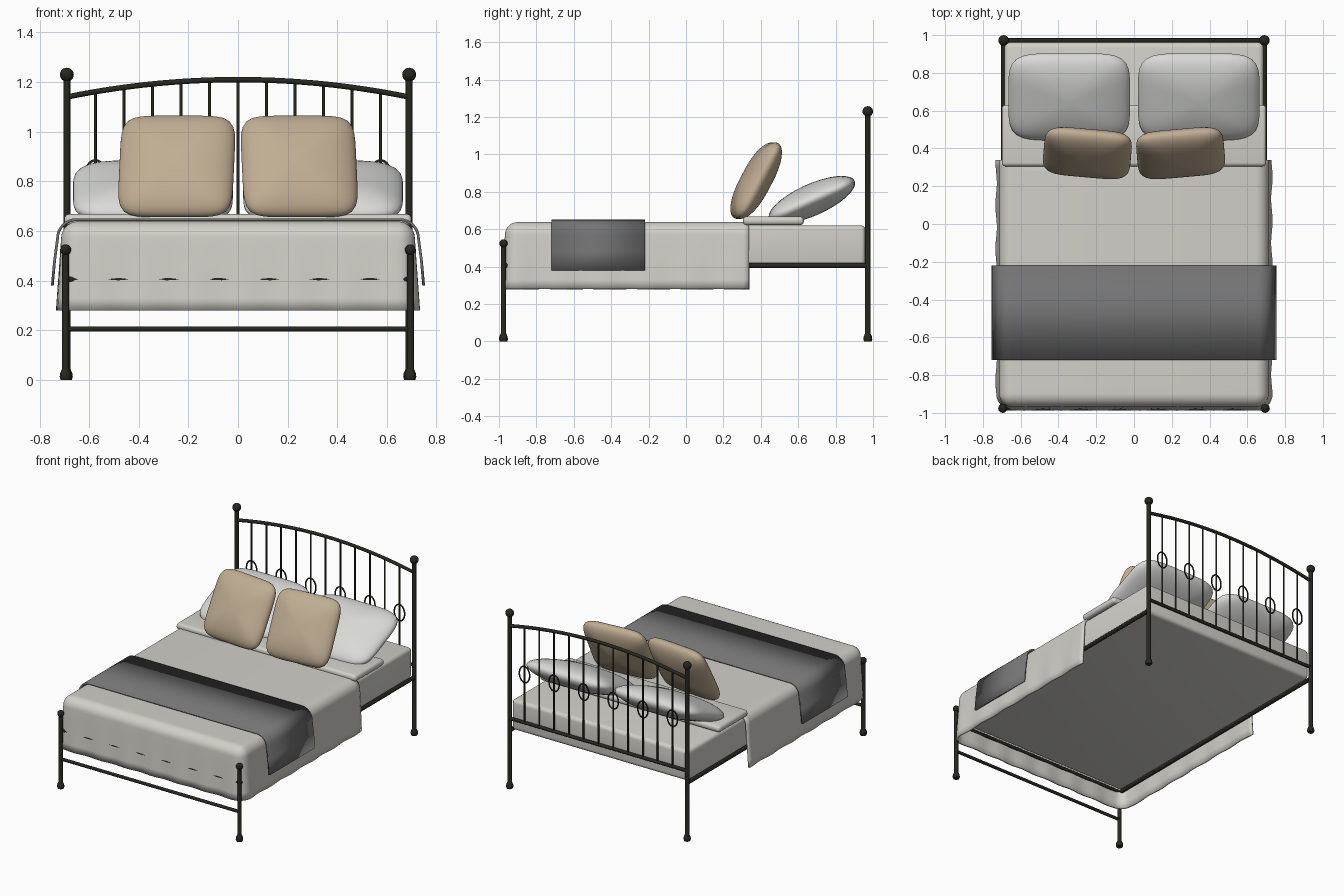
import bpy, bmesh, math
from mathutils import Matrix, Vector

if "Cube" in bpy.data.objects:
    bpy.data.objects.remove(bpy.data.objects["Cube"])


def material(name, rgb):
    m = bpy.data.materials.new(name)
    m.diffuse_color = (*rgb, 1)
    m.use_nodes = True
    m.node_tree.nodes["Principled BSDF"].inputs["Base Color"].default_value = m.diffuse_color
    return m


IRON = material("dark iron", (0.02, 0.02, 0.014))
LINEN = material("warm white linen", (0.64, 0.63, 0.58))
WHITE = material("pillow white", (0.70, 0.70, 0.68))
GREY = material("throw grey", (0.175, 0.175, 0.175))
BEIGE = material("cushion beige", (0.53, 0.42, 0.29))


def add(name, bm, mat, angle=40):
    me = bpy.data.meshes.new(name)
    bm.to_mesh(me)
    bm.free()
    me.materials.append(mat)
    me.shade_smooth()
    me.set_sharp_from_angle(angle=math.radians(angle))
    ob = bpy.data.objects.new(name, me)
    bpy.context.collection.objects.link(ob)
    return ob


def rod(name, pts, r, cyclic=False, mat=IRON):
    """Round bar following a list of points."""
    cu = bpy.data.curves.new(name, 'CURVE')
    cu.dimensions = '3D'
    cu.bevel_depth, cu.bevel_resolution, cu.use_fill_caps = r, 3, True
    sp = cu.splines.new('POLY')
    sp.points.add(len(pts) - 1)
    for p, co in zip(sp.points, pts):
        p.co = (*co, 1)
    sp.use_cyclic_u = cyclic
    tmp = bpy.data.objects.new(name, cu)
    bm = bmesh.new()
    bm.from_mesh(bpy.data.meshes.new_from_object(tmp))
    bpy.data.objects.remove(tmp)
    bpy.data.curves.remove(cu)
    return add(name, bm, mat)


def lathe(name, profile, x, y):
    """Turn an (r, z) profile around a vertical axis."""
    bm = bmesh.new()
    vs = [bm.verts.new((r, 0, z)) for r, z in profile]
    es = [bm.edges.new(p) for p in zip(vs, vs[1:])]
    bmesh.ops.spin(bm, geom=vs + es, cent=(0, 0, 0), axis=(0, 0, 1),
                   angle=math.tau, steps=20)
    bmesh.ops.remove_doubles(bm, verts=bm.verts, dist=1e-5)
    bmesh.ops.recalc_face_normals(bm, faces=bm.faces)
    bmesh.ops.translate(bm, vec=(x, y, 0), verts=bm.verts)
    return add(name, bm, IRON)


def post(name, x, y, zball, rball, r):
    foot = [(0, 0), (0.02, 0), (0.024, 0.012), (0.022, 0.026), (0.016, 0.04), (r, 0.045)]
    ball = [(rball * math.sin(a), zball - rball * math.cos(a))
            for a in (math.pi * (0.17 + 0.83 * i / 10) for i in range(11))]
    lathe(name, foot + [(r, ball[0][1])] + ball[:-1] + [(0, zball + rball)], x, y)


def box(name, lo, hi, mat, bevel):
    bm = bmesh.new()
    bmesh.ops.create_cube(bm, size=1)
    for v in bm.verts:
        v.co = [l + (c + 0.5) * (h - l) for c, l, h in zip(v.co, lo, hi)]
    bmesh.ops.bevel(bm, geom=bm.edges[:], offset=bevel, segments=4,
                    profile=0.5, affect='EDGES')
    return add(name, bm, mat)


def pillow(name, half, loc, tilt, yaw, mat, n):
    """Soft pad: rounded-square plan, elliptical section."""
    bm = bmesh.new()
    bmesh.ops.create_uvsphere(bm, u_segments=64, v_segments=28, radius=1)
    for v in bm.verts:
        x, y, z = v.co
        d = math.hypot(x, y)
        if d > 1e-5:
            k = d / (abs(x) ** n + abs(y) ** n) ** (1 / n)
            x, y = x * k, y * k
        v.co = (x * half[0], y * half[1], z * half[2])
    m = (Matrix.Translation(loc) @ Matrix.Rotation(yaw, 4, 'Z')
         @ Matrix.Rotation(tilt, 4, 'X'))
    bm.transform(m)
    return add(name, bm, mat, 80)


def shell(ob, t):
    s = ob.modifiers.new("thickness", 'SOLIDIFY')
    s.thickness, s.offset = t, -1


# Iron frame: posts and side rails
HX, HY, FY = 0.69, 0.972, -0.976
for s, side in ((-1, "left"), (1, "right")):
    post(f"head_post_{side}", s * HX, HY, 1.23, 0.028, 0.014)
    post(f"foot_post_{side}", s * 0.695, FY, 0.524, 0.022, 0.014)
    rod(f"side_rail_{side}", [(s * HX, FY, 0.405), (s * HX, HY, 0.405)], 0.014)
rod("foot_upper_rail", [(-HX, -0.965, 0.405), (HX, -0.965, 0.405)], 0.012)
rod("foot_lower_rail", [(-HX, FY, 0.205), (HX, FY, 0.205)], 0.011)

# Headboard: arched rail, lower rail, spindles and oval rings
arch = lambda x: 1.21 - 0.07 * (x / HX) ** 2
xs = [HX * (i / 16 - 1) for i in range(33)]
rod("headboard_arch", [(x, HY, arch(x)) for x in xs], 0.0115)
rod("headboard_lower_rail", [(-HX, HY, 0.49), (HX, HY, 0.49)], 0.0115)
for i in range(11):
    x = (i - 5) * 0.115
    rod(f"spindle_{i + 1}", [(x, HY, 0.49), (x, HY, arch(x))], 0.006)
    if i % 2 == 0:
        ring = [(x + 0.04 * math.cos(a), HY, 0.828 + 0.057 * math.sin(a))
                for a in (math.tau * k / 28 for k in range(28))]
        rod(f"ring_{i // 2 + 1}", ring, 0.005, True)

# Mattress and folded sheet
box("mattress", (-0.685, -0.95, 0.405), (0.685, 0.96, 0.62), LINEN, 0.025)
box("folded_sheet", (-0.70, 0.305, 0.622), (0.70, 0.63, 0.668), LINEN, 0.02)


# Duvet: U-shaped outlines lofted from hem to top, open at the head end
def outline(d, z):
    w, yf, yb = 0.645, -0.90, 0.338
    base = [(w, yb + (yf - yb) * i / 40, 0.0) for i in range(40)]
    base += [(w, yf, math.pi / 2 * i / 8) for i in range(9)]
    base += [(w - 2 * w * i / 40, yf, math.pi / 2) for i in range(1, 40)]
    base += [(-w, yf, math.pi / 2 + math.pi / 2 * i / 8) for i in range(9)]
    base += [(-w, yf + (yb - yf) * i / 40, math.pi) for i in range(1, 41)]
    pts = []
    drop = max(0, (0.57 - z) / 0.29)
    for x, y, a in base:
        e = d + 0.004 * drop * math.sin(x * 31 + y * 27)
        pts.append((x + e * math.cos(a), y - e * math.sin(a), z))
    return pts


levels = [(0.085 - 0.017 * i / 6, 0.28 + 0.29 * i / 6) for i in range(7)]
levels += [(0.068 * math.cos(a), 0.57 + 0.068 * math.sin(a))
           for a in (math.pi / 2 * i / 8 for i in range(1, 8))] + [(0.001, 0.638)]
bm = bmesh.new()
rows = [[bm.verts.new(p) for p in outline(d, z)] for d, z in levels]
for a, b in zip(rows, rows[1:]):
    for i in range(len(a) - 1):
        bm.faces.new((b[i], b[i + 1], a[i + 1], a[i]))
bm.faces.new(rows[-1][::-1])
shell(add("duvet", bm, LINEN, 50), 0.014)

# Throw: draped strip across the bed
half = [(0.754, 0.38), (0.745, 0.48), (0.733, 0.57)]
half += [(0.652 + 0.081 * math.cos(a), 0.57 + 0.081 * math.sin(a))
         for a in (math.pi / 2 * i / 8 for i in range(1, 9))]
path = half + [(-x, z) for x, z in reversed(half)]
bm = bmesh.new()
front, back = [[bm.verts.new((x, y, z)) for x, z in path] for y in (-0.72, -0.22)]
for i in range(len(path) - 1):
    bm.faces.new((front[i], back[i], back[i + 1], front[i + 1]))
shell(add("throw", bm, GREY, 50), 0.011)

# Sleeping pillows and square cushions
for s, side in ((-1, "left"), (1, "right")):
    pillow(f"pillow_{side}", (0.322, 0.25, 0.085), (s * 0.343, 0.673, 0.757),
           math.radians(24), 0, WHITE, 5)
    pillow(f"cushion_{side}", (0.232, 0.228, 0.08), (s * 0.247, 0.375, 0.86),
           math.radians(62), s * math.radians(5), BEIGE, 6)
